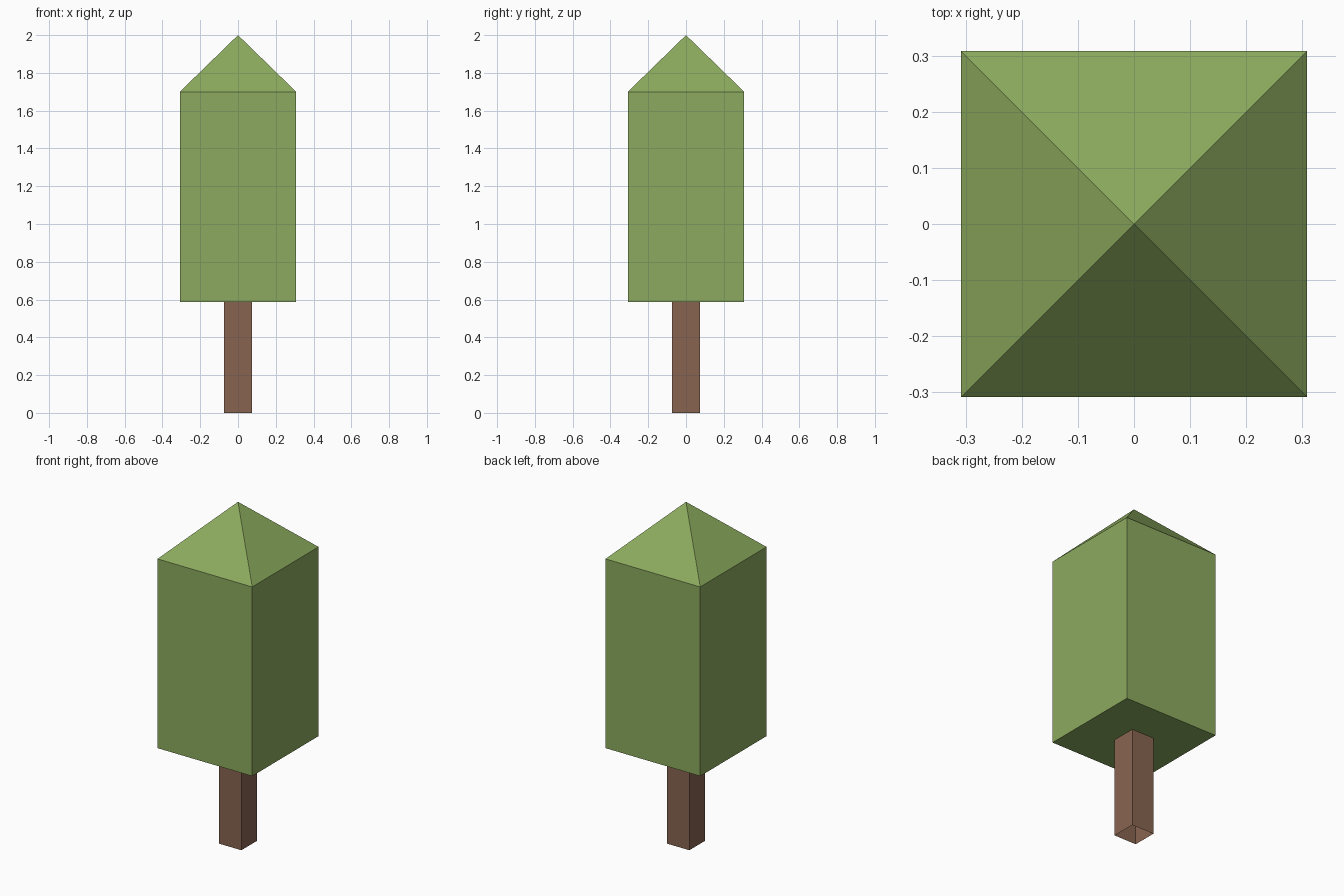
import bpy
import bmesh

if "Cube" in bpy.data.objects:
    bpy.data.objects.remove(bpy.data.objects["Cube"])


def material(name, rgb):
    """Flat colour given as 0-255 display values, stored as linear."""
    mat = bpy.data.materials.new(name)
    lin = [((c / 255 + 0.055) / 1.055) ** 2.4 for c in rgb]
    mat.diffuse_color = (*lin, 1.0)
    mat.use_nodes = True
    mat.node_tree.nodes["Principled BSDF"].inputs["Base Color"].default_value = mat.diffuse_color
    return mat


def box(bm, half, z0, z1):
    """Square box centred on the z axis."""
    bmesh.ops.create_cube(bm, size=1)
    for v in bm.verts:
        v.co = (v.co.x * 2 * half, v.co.y * 2 * half, z1 if v.co.z > 0 else z0)
    bm.normal_update()


def cap(bm, direction):
    """The face pointing up (1) or down (-1)."""
    return next(f for f in bm.faces if f.normal.z * direction > 0.9)


def finish(bm, name, mat):
    mesh = bpy.data.meshes.new(name)
    bm.to_mesh(mesh)
    bm.free()
    mesh.materials.append(mat)
    obj = bpy.data.objects.new(name, mesh)
    bpy.context.collection.objects.link(obj)


# Trunk: square post, open at both ends
bm = bmesh.new()
box(bm, 0.073, 0.0, 0.588)
bmesh.ops.delete(bm, geom=[cap(bm, 1), cap(bm, -1)], context='FACES_ONLY')
finish(bm, "trunk", material("bark brown", (136, 100, 81)))

# Foliage: square column whose top is poked up into a pyramid
bm = bmesh.new()
box(bm, 0.308, 0.588, 1.70)
peak = bmesh.ops.poke(bm, faces=[cap(bm, 1)])["verts"][0]
peak.co.z = 2.0
finish(bm, "foliage", material("leaf green", (140, 170, 94)))
